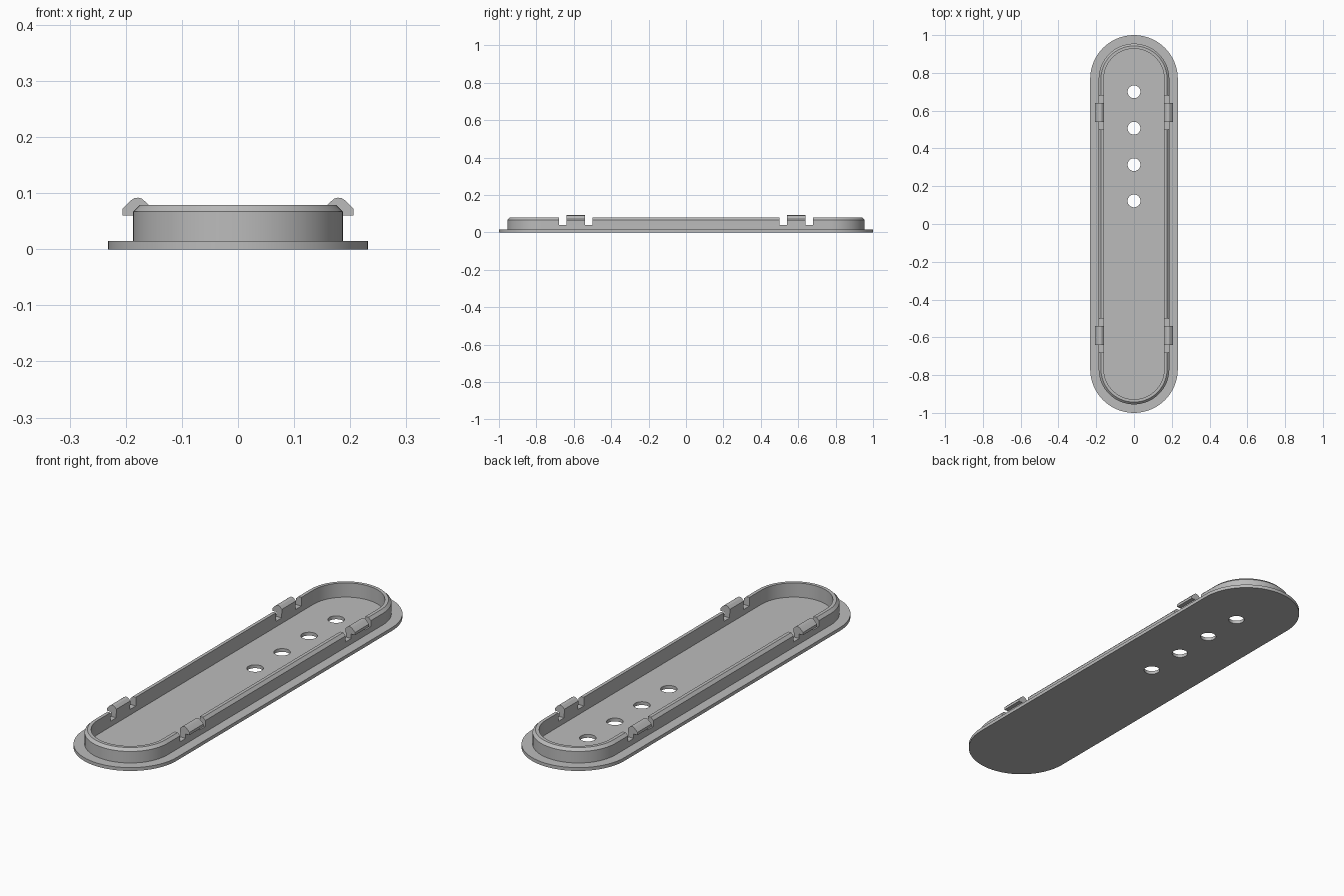
import bpy, bmesh, math
from mathutils import Matrix, Vector

cube = bpy.data.objects.get("Cube")
if cube:
    bpy.data.objects.remove(cube, do_unlink=True)

ARC_Y = 0.768      # centre of the rounded ends
ARC_STEPS = 32
PLATE_TOP = 0.015

grey = bpy.data.materials.new("mid grey")
grey.use_nodes = True
colour = (0.5, 0.5, 0.5, 1)
grey.diffuse_color = colour
grey.node_tree.nodes["Principled BSDF"].inputs["Base Color"].default_value = colour


def make_object(name, bm):
    bmesh.ops.recalc_face_normals(bm, faces=bm.faces)
    mesh = bpy.data.meshes.new(name)
    bm.to_mesh(mesh)
    bm.free()
    mesh.materials.append(grey)
    obj = bpy.data.objects.new(name, mesh)
    bpy.context.collection.objects.link(obj)
    return obj


def select_only(obj):
    bpy.ops.object.select_all(action='DESELECT')
    obj.select_set(True)
    bpy.context.view_layer.objects.active = obj


def stadium(bm, radius, z):
    """Ring of vertices: two half circles joined by straight sides."""
    ring = []
    for side in (1, -1):
        for i in range(ARC_STEPS + 1):
            a = math.pi * i / ARC_STEPS
            ring.append(bm.verts.new((side * radius * math.cos(a),
                                      side * (ARC_Y + radius * math.sin(a)), z)))
    return ring


def bridge(bm, a, b):
    for i in range(len(a)):
        j = (i + 1) % len(a)
        bm.faces.new((a[i], a[j], b[j], b[i]))


def cut(obj, cutter):
    mod = obj.modifiers.new("cut", 'BOOLEAN')
    mod.operation = 'DIFFERENCE'
    mod.solver = 'EXACT'
    mod.object = cutter
    select_only(obj)
    bpy.ops.object.modifier_apply(modifier=mod.name)
    bpy.data.objects.remove(cutter, do_unlink=True)


def smooth(obj):
    select_only(obj)
    bpy.ops.object.shade_smooth_by_angle(angle=math.radians(25))


# Base plate with a row of four round holes
bm = bmesh.new()
low, high = stadium(bm, 0.232, 0), stadium(bm, 0.232, PLATE_TOP)
bridge(bm, low, high)
bm.faces.new(low)
bm.faces.new(high)
plate = make_object("base_plate", bm)

bm = bmesh.new()
for y in (0.7, 0.507, 0.314, 0.122):
    bmesh.ops.create_cone(bm, cap_ends=True, segments=40, radius1=0.034, radius2=0.034,
                          depth=0.1, matrix=Matrix.Translation((0, y, 0)))
cut(plate, make_object("hole_cutter", bm))
smooth(plate)

# Raised rim wall with a chamfered outer edge
bm = bmesh.new()
profile = [(0.187, 0.012), (0.187, 0.067), (0.175, 0.079), (0.160, 0.079), (0.160, 0.012)]
rings = [stadium(bm, r, z) for r, z in profile]
for k, ring in enumerate(rings):
    bridge(bm, ring, rings[(k + 1) % len(rings)])
rim = make_object("rim_wall", bm)

# Relief notches on both sides of every clip
bm = bmesh.new()
for x in (-0.175, 0.175):
    for y in (-0.66, -0.52, 0.52, 0.66):
        bmesh.ops.create_cube(bm, size=1, matrix=Matrix.Translation((x, y, 0.09))
                              @ Matrix.Diagonal((0.08, 0.04, 0.1, 1)))
cut(rim, make_object("notch_cutter", bm))
smooth(rim)

# Snap clips: hooked profile extruded along the wall
hook = [(0.187, 0.06), (0.206, 0.06), (0.206, 0.072), (0.191, 0.087), (0.185, 0.091),
        (0.178, 0.092), (0.171, 0.090), (0.159, 0.079), (0.159, 0.06)]
for side, label in ((1, "left"), (-1, "right")):
    for y, place in ((-0.59, "front"), (0.59, "back")):
        bm = bmesh.new()
        face = bm.faces.new([bm.verts.new((side * x, y - 0.05, z)) for x, z in hook])
        made = bmesh.ops.extrude_face_region(bm, geom=[face])["geom"]
        bmesh.ops.translate(bm, vec=Vector((0, 0.1, 0)),
                            verts=[v for v in made if isinstance(v, bmesh.types.BMVert)])
        smooth(make_object(f"snap_clip_{place}_{label}", bm))
